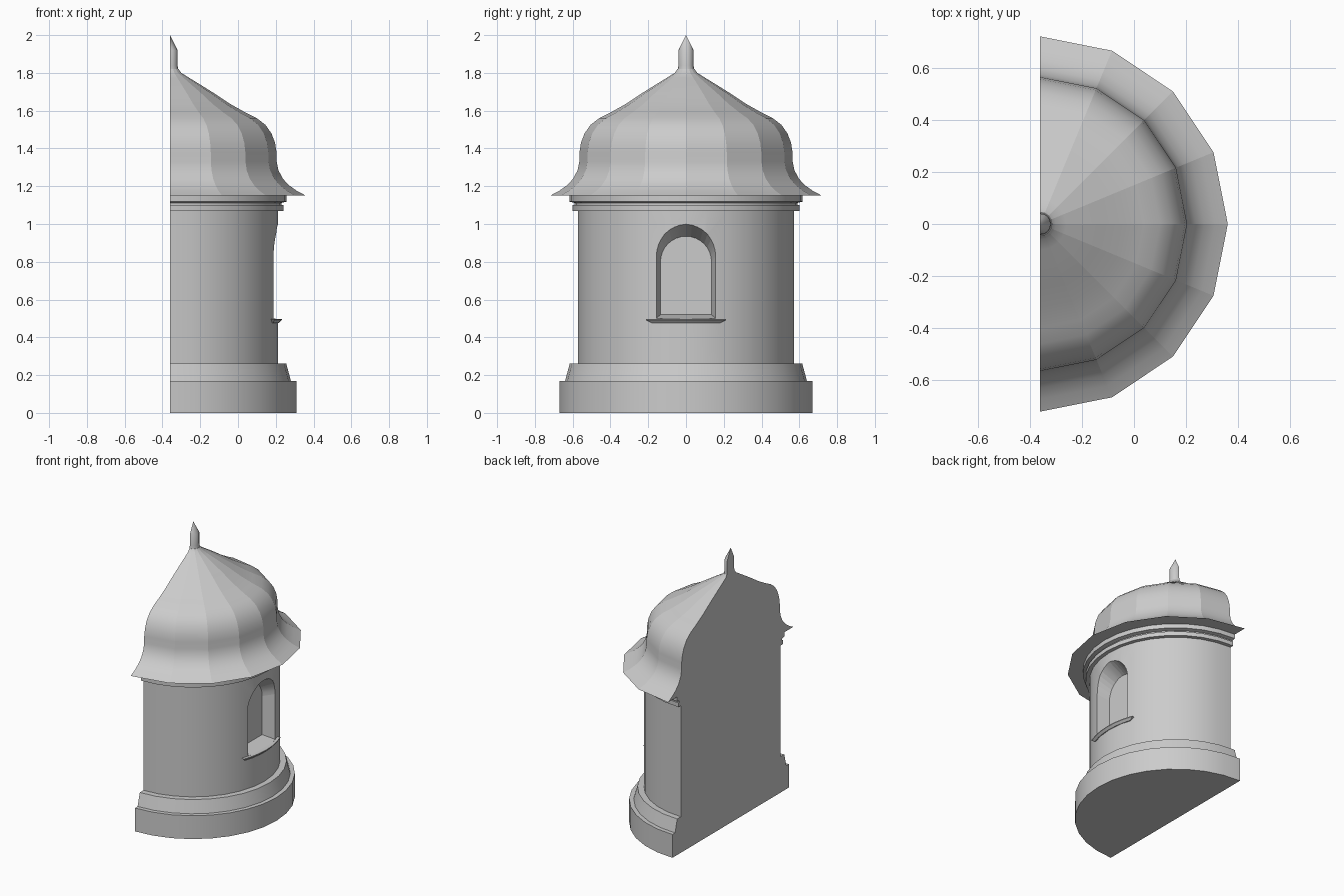
import bpy, bmesh
from math import sin, cos, pi, radians, degrees

if "Cube" in bpy.data.objects:
    bpy.data.objects.remove(bpy.data.objects["Cube"])

AXIS_X = -0.36          # the half-round turret is cut flat on this plane


def finish(name, bm):
    bmesh.ops.recalc_face_normals(bm, faces=bm.faces[:])
    me = bpy.data.meshes.new(name)
    bm.to_mesh(me)
    bm.free()
    ob = bpy.data.objects.new(name, me)
    bpy.context.collection.objects.link(ob)
    return ob


def lathe(name, profile, segs, half=lambda z: pi / 2, ridged=False):
    """Sweep a closed (radius, z) profile about the axis; cap both ends."""
    bm = bmesh.new()
    rings = []
    for i in range(segs + 1):
        t = 2 * i / segs - 1
        rings.append([bm.verts.new((AXIS_X + r * cos(t * half(z)),
                                    r * sin(t * half(z)), z)) for r, z in profile])
    n = len(profile)
    for a, b in zip(rings, rings[1:]):
        for j in range(n):
            k = (j + 1) % n
            if profile[j][0] or profile[k][0]:
                bm.faces.new((a[j], a[k], b[k], b[j]))
    bm.faces.new(rings[0])
    bm.faces.new(rings[-1])
    bmesh.ops.remove_doubles(bm, verts=bm.verts[:], dist=1e-5)
    bmesh.ops.recalc_face_normals(bm, faces=bm.faces[:])
    for f in bm.faces:
        f.smooth = True
    for e in bm.edges:
        rises = abs(e.verts[0].co.z - e.verts[1].co.z) > 1e-4
        e.smooth = e.calc_face_angle(0) < radians(32) and not (ridged and rises)
    return finish(name, bm)


def arch(x, hw, bottom, spring, rise, n=16):
    """Round-headed window outline at depth x."""
    pts = [(x, -hw, bottom), (x, hw, bottom)]
    return pts + [(x, hw * cos(pi * i / n), spring + rise * sin(pi * i / n))
                  for i in range(n + 1)]


# Stepped base
lathe("base", [(0, 0), (0.67, 0), (0.67, 0.17), (0.64, 0.17),
               (0.615, 0.262), (0, 0.262)], 16)

# Round wall
wall = lathe("wall", [(0, 0.262), (0.573, 0.262), (0.573, 1.07), (0, 1.07)], 16)

# Splayed window recess cut into the wall
bm = bmesh.new()
outer = [bm.verts.new(p) for p in arch(0.25, 0.172, 0.487, 0.85, 0.17)]
inner = [bm.verts.new(p) for p in arch(0.10, 0.135, 0.52, 0.80, 0.135)]
bm.faces.new(outer)
bm.faces.new(inner)
for i in range(len(outer)):
    k = (i + 1) % len(outer)
    bm.faces.new((outer[i], outer[k], inner[k], inner[i]))
cutter = finish("window_cutter", bm)
mod = wall.modifiers.new("window", "BOOLEAN")
mod.operation = "DIFFERENCE"
mod.solver = "EXACT"
mod.object = cutter
bpy.context.view_layer.objects.active = wall
wall.select_set(True)
bpy.ops.object.modifier_apply(modifier="window")
bpy.data.objects.remove(cutter)
bpy.ops.object.shade_smooth_by_angle(angle=radians(32))

# Window sill, narrowing downwards
lathe("window_sill", [(0.55, 0.477), (0.577, 0.477), (0.592, 0.492),
                      (0.592, 0.498), (0.55, 0.498)], 6,
      half=lambda z: radians(18.5 if z < 0.48 else 21))

# Cornice with a recessed band
lathe("cornice", [(0, 1.07), (0.6, 1.07), (0.6, 1.10), (0.59, 1.10),
                  (0.59, 1.112), (0.617, 1.118), (0.617, 1.15), (0, 1.15)], 16)

# Faceted bell roof with flared eaves
lathe("roof", [(0, 1.15), (0.72, 1.15), (0.672, 1.175), (0.63, 1.205),
               (0.597, 1.24), (0.574, 1.285), (0.565, 1.33), (0.564, 1.38),
               (0.556, 1.43), (0.537, 1.48), (0.505, 1.525), (0.46, 1.56),
               (0.40, 1.59), (0.32, 1.635), (0.24, 1.688), (0.16, 1.738),
               (0.10, 1.775), (0.06, 1.80), (0.045, 1.82), (0, 1.82)],
      8, ridged=True)

# Finial spike
lathe("finial", [(0, 1.82), (0.043, 1.82), (0.04, 1.84), (0.04, 1.92),
                 (0, 2.0)], 8)
